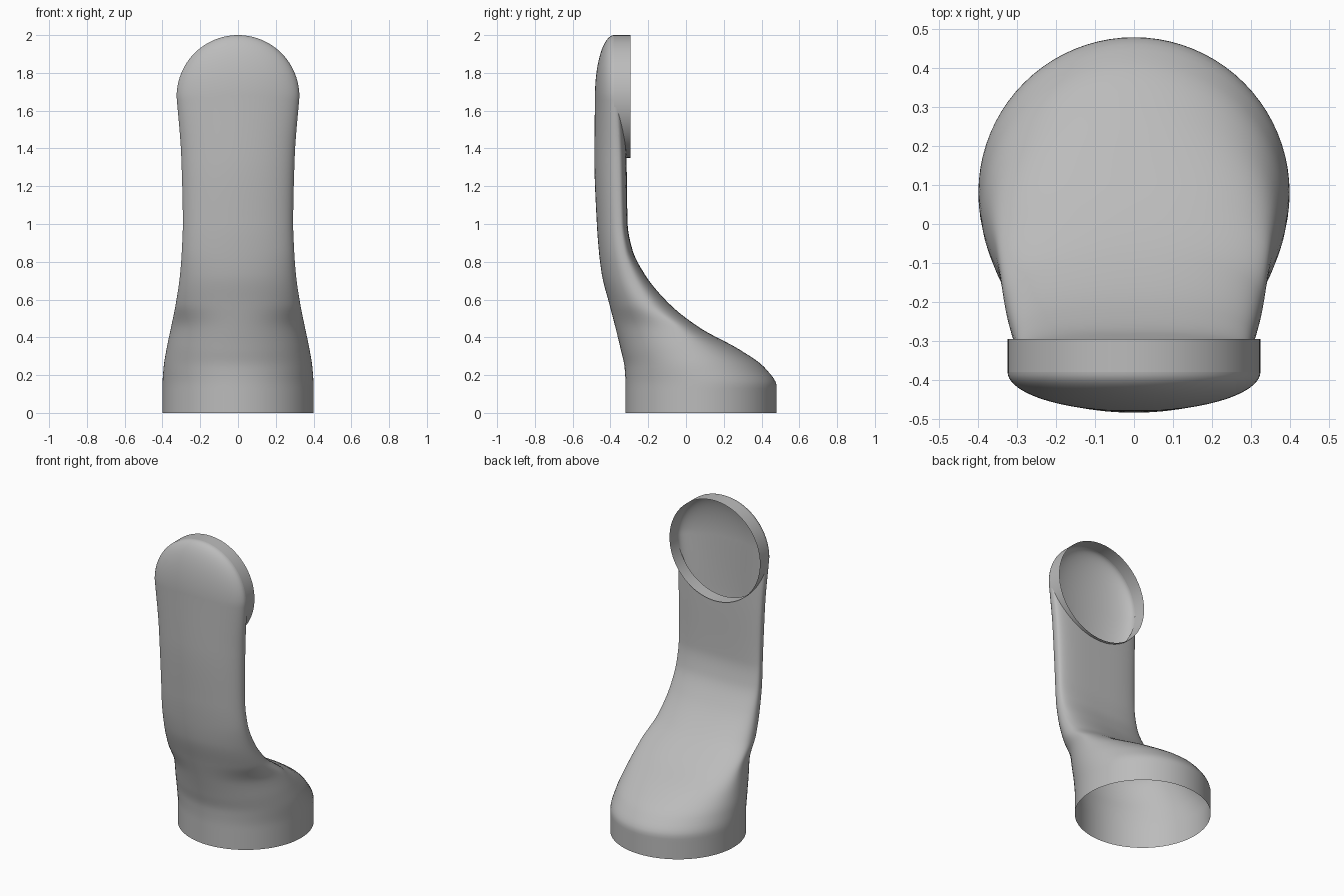
import bpy, bmesh, math
from mathutils import Vector

cube = bpy.data.objects.get("Cube")
if cube:
    bpy.data.objects.remove(cube)

grey = bpy.data.materials.new("plain grey")
grey.use_nodes = True
COLOR = (0.5, 0.5, 0.5, 1)
grey.diffuse_color = COLOR
grey.node_tree.nodes["Principled BSDF"].inputs["Base Color"].default_value = COLOR

CUP_Z, CUP_R, RIM_Y = 1.675, 0.325, -0.295
SIDES, LEVELS = 80, 90

# Body profile: height, front y, back y, half width, y of widest point, back squareness
PROFILE = [
    (0, -.32, .48, .4, .08, 2),
    (.14, -.32, .48, .4, .08, 2),
    (.24, -.325, .416, .394, .045, 2),
    (.334, -.345, .285, .379, 0, 2.1),
    (.45, -.373, .074, .355, -.06, 2.3),
    (.573, -.405, -.084, .33, -.21, 2.5),
    (.73, -.445, -.216, .307, -.3, 2.8),
    (.865, -.462, -.284, .297, -.34, 3),
    (1, -.472, -.309, .292, -.355, 3.2),
    (1.35, -.485, -.315, .3, -.367, 3.2),
    (CUP_Z, -.482, -.325, CUP_R, -.38, 2.8),
]


def slope(i, k):
    """Overshoot-free slope of column k at profile row i."""
    if i in (0, len(PROFILE) - 1):
        return 0 if i == 0 else slope_between(i - 1, k)
    a, b = slope_between(i - 1, k), slope_between(i, k)
    return 0 if a * b <= 0 else 2 * a * b / (a + b)


def slope_between(i, k):
    return (PROFILE[i + 1][k] - PROFILE[i][k]) / (PROFILE[i + 1][0] - PROFILE[i][0])


def sample(z, k):
    i = 0
    while i < len(PROFILE) - 2 and z > PROFILE[i + 1][0]:
        i += 1
    h = PROFILE[i + 1][0] - PROFILE[i][0]
    t = (z - PROFILE[i][0]) / h
    p, q = PROFILE[i][k], PROFILE[i + 1][k]
    m, n = slope(i, k) * h, slope(i + 1, k) * h
    return (p * (1 + 2 * t) * (1 - t) ** 2 + m * t * (1 - t) ** 2
            + q * t * t * (3 - 2 * t) + n * t * t * (t - 1))


def section(z):
    """Horizontal outline: elliptical front, squarer back."""
    front, back, width, mid, square = (sample(z, k) for k in range(1, 6))
    points = []
    for s in range(SIDES):
        a = 2 * math.pi * s / SIDES
        c, d = math.cos(a), math.sin(a)
        power = 2 / square if d > 0 else 1
        reach = back - mid if d > 0 else mid - front
        x = math.copysign(abs(c) ** power, c) * width
        y = mid + math.copysign(abs(d) ** power, d) * reach
        points.append((x, y, z))
    return points


def skin(bm, rows, closed):
    verts = [[bm.verts.new(p) for p in row] for row in rows]
    for low, high in zip(verts, verts[1:]):
        n = len(low)
        for i in range(n if closed else n - 1):
            j = (i + 1) % n
            bm.faces.new((low[i], low[j], high[j], high[i]))


def finish(bm, name):
    mesh = bpy.data.meshes.new(name)
    bm.to_mesh(mesh)
    bm.free()
    obj = bpy.data.objects.new(name, mesh)
    bpy.context.collection.objects.link(obj)
    mesh.materials.append(grey)
    bpy.ops.object.select_all(action="DESELECT")
    obj.select_set(True)
    bpy.context.view_layer.objects.active = obj
    bpy.ops.object.shade_smooth_by_angle(angle=math.radians(40))
    return obj


# Hollow body: round open base flowing into the flat neck
bm = bmesh.new()
skin(bm, [section(CUP_Z * i / LEVELS) for i in range(LEVELS + 1)], True)

# Clip the round cup opening out of the back of the neck
inside = [f for f in bm.faces
          if f.calc_center_median().z > CUP_Z - CUP_R - .05
          and f.calc_center_median().y > sample(f.calc_center_median().z, 4)]
CUTS = 64
for i in range(CUTS // 2 + 1):
    a = math.pi + 2 * math.pi * i / CUTS
    out = Vector((math.cos(a), 0, math.sin(a)))
    point = Vector((0, 0, CUP_Z)) + out * CUP_R
    edges = {e for f in inside for e in f.edges}
    verts = {v for f in inside for v in f.verts}
    cut = bmesh.ops.bisect_plane(bm, geom=inside + list(edges) + list(verts),
                                 dist=1e-5, plane_co=point, plane_no=out)
    inside = [f for f in cut["geom"] if isinstance(f, bmesh.types.BMFace)
              and (f.calc_center_median() - point).dot(out) < 0]
bmesh.ops.delete(bm, geom=inside, context="FACES")

# Domed upper half of the cup, continuing the front of the neck
front, mid = sample(CUP_Z, 1), sample(CUP_Z, 4)
rows = []
for i in range(SIDES // 4 + 1):
    a = math.pi / 2 * i / (SIDES // 4)
    r, y = CUP_R * math.cos(a), mid - (mid - front) * math.sin(a)
    rows.append([(r * math.cos(math.pi * j / 48), y, CUP_Z + r * math.sin(math.pi * j / 48))
                 for j in range(49)])
skin(bm, rows, False)
bmesh.ops.remove_doubles(bm, verts=bm.verts, dist=1e-4)
bmesh.ops.recalc_face_normals(bm, faces=bm.faces)
finish(bm, "body_shell")

# Thin round rim of the cup, open at the back
bm = bmesh.new()
ring = [2 * math.pi * i / 96 for i in range(96)]
skin(bm, [[(CUP_R * math.cos(a), y, CUP_Z + CUP_R * math.sin(a)) for a in ring]
          for y in (mid, RIM_Y)], True)
bmesh.ops.recalc_face_normals(bm, faces=bm.faces)
finish(bm, "cup_rim")
